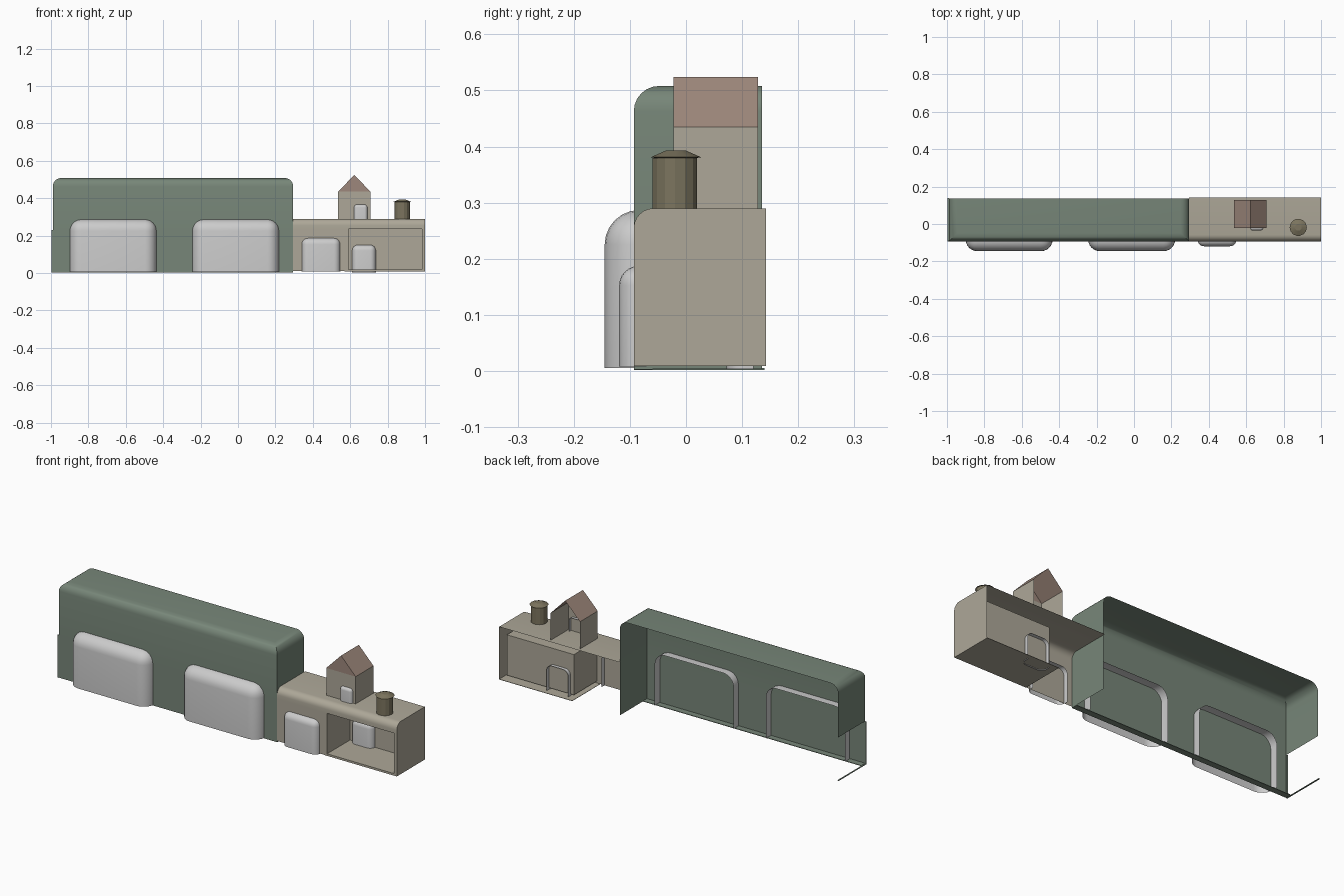
import bpy, bmesh, math
from mathutils import Vector

if "Cube" in bpy.data.objects:
    bpy.data.objects.remove(bpy.data.objects["Cube"])


def material(name, rgb):
    m = bpy.data.materials.new(name)
    m.diffuse_color = (*rgb, 1)
    m.use_nodes = True
    m.node_tree.nodes["Principled BSDF"].inputs["Base Color"].default_value = m.diffuse_color
    return m


GREEN = material("green", (0.185, 0.240, 0.190))
TAN = material("tan", (0.42, 0.39, 0.315))
PINK = material("roof_pink", (0.34, 0.245, 0.20))
OLIVE = material("olive", (0.20, 0.175, 0.112))
GREY = material("grey", (0.57, 0.57, 0.57))


def finish(bm, name, mat=None, smooth=True, angle=35):
    mesh = bpy.data.meshes.new(name)
    bm.to_mesh(mesh)
    bm.free()
    ob = bpy.data.objects.new(name, mesh)
    bpy.context.collection.objects.link(ob)
    if mat:
        mesh.materials.append(mat)
    if smooth:
        bpy.ops.object.select_all(action='DESELECT')
        ob.select_set(True)
        bpy.context.view_layer.objects.active = ob
        bpy.ops.object.shade_smooth_by_angle(angle=math.radians(angle))
    return ob


def shell(x, y, z, drop=(), radius=0, pick=lambda e: True):
    """Open box: 'drop' lists missing sides such as '+y'; picked inner edges are rounded."""
    bm = bmesh.new()
    bmesh.ops.create_cube(bm, size=1)
    for v in bm.verts:
        v.co = Vector([r[0] if c < 0 else r[1] for c, r in zip(v.co, (x, y, z))])
    bm.normal_update()
    axes = {'x': 0, 'y': 1, 'z': 2}
    gone = [f for f in bm.faces for d in drop
            if f.normal[axes[d[1]]] * (1 if d[0] == '+' else -1) > 0.9]
    bmesh.ops.delete(bm, geom=gone, context='FACES')
    if radius:
        edges = [e for e in bm.edges if not e.is_boundary and pick(e)]
        bmesh.ops.bevel(bm, geom=edges, offset=radius, segments=6, profile=0.5,
                        affect='EDGES', clamp_overlap=True)
    return bm


def cut(bm, co, no):
    bmesh.ops.bisect_plane(bm, geom=bm.verts[:] + bm.edges[:] + bm.faces[:],
                           plane_co=co, plane_no=no, dist=1e-5)


def remove(bm, test):
    bm.normal_update()
    gone = [f for f in bm.faces if test(f.calc_center_median(), f.normal)]
    bmesh.ops.delete(bm, geom=gone, context='FACES')


def bay(name, x, y, z, r):
    finish(shell(x, y, z, ('+y', '-z'), r), name, GREY)


# Long green hall, open at the back, with a half-height opening in the left end
bm = shell((-0.99, 0.295), (-0.093, 0.135), (0.004, 0.508), ('+y', '-z'), 0.045,
           lambda e: all(v.co.z > 0.5 for v in e.verts))
cut(bm, (0, 0, 0.23), (0, 0, 1))
remove(bm, lambda c, n: n.x < -0.9 and c.z < 0.23)
finish(bm, "hall_shell", GREEN)

# Floor lip and thin jamb and threshold of the hall
finish(shell((-0.99, 0.295), (-0.093, -0.06), (0.003, 0.006)), "hall_floor_lip", GREEN, False)
finish(shell((-0.997, -0.99), (-0.093, -0.089), (0.003, 0.23)), "hall_jamb", GREEN, False)
finish(shell((-0.997, -0.99), (-0.093, 0.14), (0.002, 0.005)), "hall_threshold", GREEN, False)

# Lower tan wing with a rectangular opening in its front
bm = shell((0.295, 1.0), (-0.093, 0.143), (0.01, 0.29), ('-x', '+y', '-z'), 0.035,
           lambda e: all(v.co.z > 0.28 and v.co.y < 0 for v in e.verts))
for px in (0.59, 0.985):
    cut(bm, (px, 0, 0), (1, 0, 0))
for pz in (0.02, 0.235):
    cut(bm, (0, 0, pz), (0, 0, 1))
remove(bm, lambda c, n: n.y < -0.9 and 0.59 < c.x < 0.985 and 0.02 < c.z < 0.235)
finish(bm, "wing_shell", TAN)

# Recessed room behind the opening, and the floor under it
finish(shell((0.59, 0.985), (-0.093, 0.10), (0.02, 0.235), ('-y',)), "recess", TAN, False)
finish(shell((0.57, 1.0), (-0.093, 0.143), (0.009, 0.011)), "recess_floor", TAN, False)

# Rounded grey windows and doors
for i, x0 in enumerate((-0.9, -0.245)):
    bay(f"hall_window_{i + 1}", (x0, x0 + 0.465), (-0.145, -0.05), (0.005, 0.287), 0.062)
bay("wing_door", (0.34, 0.547), (-0.119, -0.07), (0.008, 0.187), 0.034)
bay("recess_door", (0.61, 0.737), (0.072, 0.12), (0.004, 0.15), 0.03)
bay("house_window", (0.62, 0.692), (-0.035, -0.005), (0.29, 0.366), 0.016)

# Small house on the wing, open at the back
finish(shell((0.535, 0.708), (-0.022, 0.128), (0.29, 0.435), ('+y', '-z', '+z')),
       "house_walls", TAN, False)
bm = bmesh.new()
f, b = ([bm.verts.new((x, y, z)) for x, z in ((0.535, 0.435), (0.708, 0.435), (0.622, 0.524))]
        for y in (-0.022, 0.128))
bm.faces.new(f)
bm.faces.new((f[1], b[1], b[2], f[2]))
bm.faces.new((f[2], b[2], b[0], f[0]))
finish(bm, "house_roof", PINK, False)


# Round tank with a shallow cone cap
def lathe(name, profile, centre, mat, sides=14):
    bm = bmesh.new()
    vs = [bm.verts.new((centre[0] + r, centre[1], z)) for r, z in profile]
    es = [bm.edges.new(p) for p in zip(vs, vs[1:])]
    bmesh.ops.spin(bm, geom=vs + es, cent=(*centre, 0), axis=(0, 0, 1),
                   angle=math.tau, steps=sides)
    bmesh.ops.remove_doubles(bm, verts=bm.verts, dist=1e-4)
    bmesh.ops.recalc_face_normals(bm, faces=bm.faces)
    finish(bm, name, mat, angle=20)


lathe("tank_body", [(0.041, 0.29), (0.041, 0.38)], (0.878, -0.02), OLIVE)
lathe("tank_cap", [(0.040, 0.38), (0.046, 0.381), (0.018, 0.393), (0, 0.393)],
      (0.878, -0.018), OLIVE)
